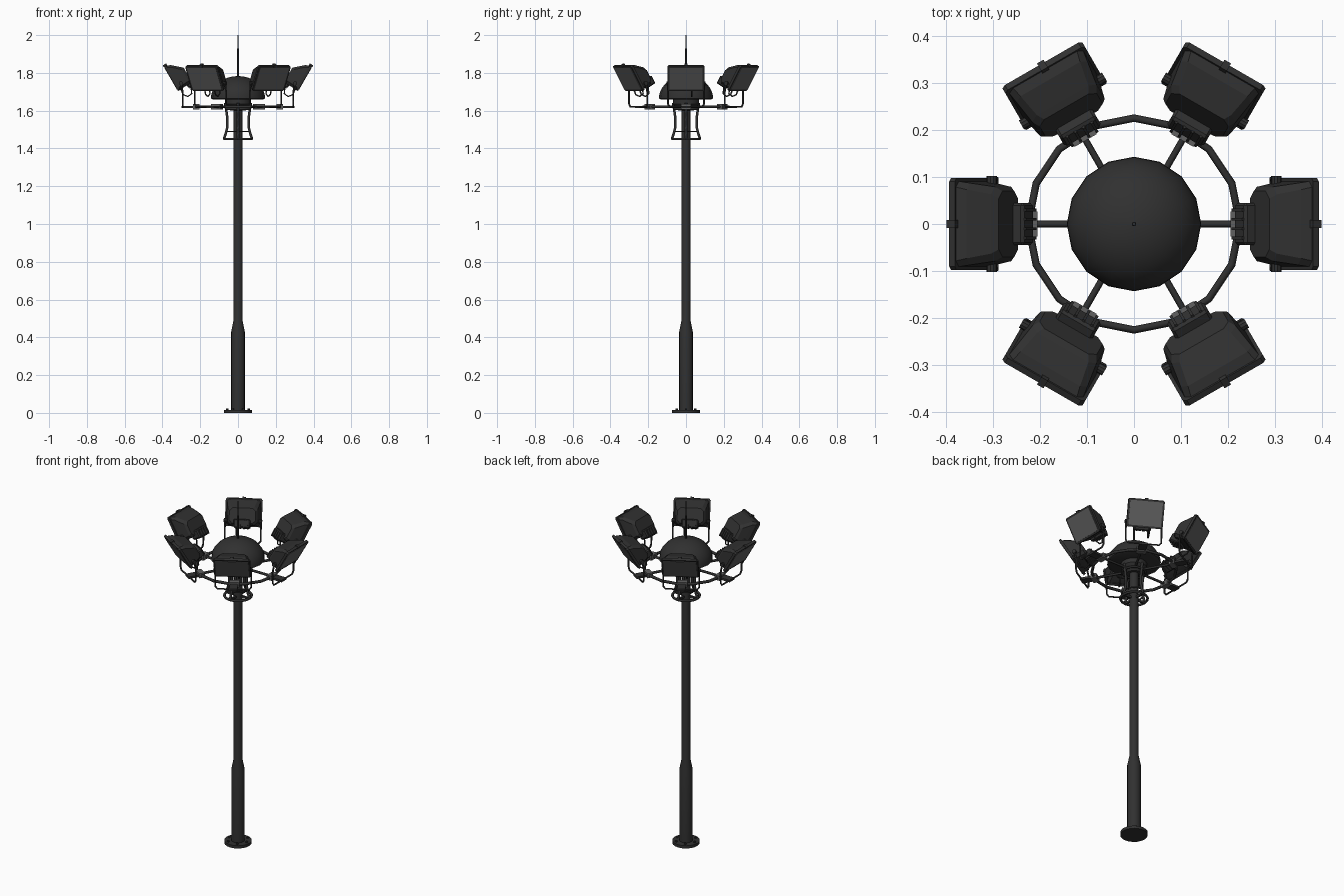
import bpy, bmesh, math
from mathutils import Matrix, Vector

if "Cube" in bpy.data.objects:
    bpy.data.objects.remove(bpy.data.objects["Cube"])


def mat(name, v):
    m = bpy.data.materials.new(name)
    m.diffuse_color = (v, v, v, 1)
    m.use_nodes = True
    m.node_tree.nodes["Principled BSDF"].inputs["Base Color"].default_value = m.diffuse_color
    return m


DARK = mat("dark_paint", 0.030)
GLASS = mat("lamp_glass", 0.115)
STEEL = mat("grey_steel", 0.12)


def finish(bm, name, material, matrix=None, smooth=False):
    bmesh.ops.recalc_face_normals(bm, faces=bm.faces)
    me = bpy.data.meshes.new(name)
    bm.to_mesh(me)
    bm.free()
    me.materials.append(material)
    ob = bpy.data.objects.new(name, me)
    bpy.context.collection.objects.link(ob)
    if matrix:
        ob.matrix_world = matrix
    if smooth:
        bpy.ops.object.select_all(action='DESELECT')
        ob.select_set(True)
        bpy.context.view_layer.objects.active = ob
        bpy.ops.object.shade_smooth_by_angle(angle=math.radians(35))
    return ob


def lathe(name, profile, sides, material, matrix=None):
    """Closed solid turned from (radius, height) points."""
    bm = bmesh.new()
    rings = []
    for r, z in profile:
        rings.append([bm.verts.new((r * math.cos(2 * math.pi * i / sides),
                                    r * math.sin(2 * math.pi * i / sides), z)) for i in range(sides)])
    for a, b in zip(rings, rings[1:]):
        for i in range(sides):
            j = (i + 1) % sides
            bm.faces.new((a[i], a[j], b[j], b[i]))
    bm.faces.new(rings[0])
    bm.faces.new(rings[-1])
    return finish(bm, name, material, matrix, True)


def box(name, lo, hi, material, matrix=None, bevel=0.0):
    bm = bmesh.new()
    lo, hi = Vector(lo), Vector(hi)
    bmesh.ops.create_cube(bm, size=1, matrix=Matrix.Translation((lo + hi) / 2) @ Matrix.Diagonal((*(hi - lo), 1)))
    if bevel:
        bmesh.ops.bevel(bm, geom=bm.edges[:], offset=bevel, segments=1, affect='EDGES')
    return finish(bm, name, material, matrix)


def tube(name, pts, radius, material, matrix=None, closed=False):
    cu = bpy.data.curves.new(name, 'CURVE')
    cu.dimensions = '3D'
    cu.bevel_depth = radius
    cu.bevel_resolution = 1
    cu.use_fill_caps = not closed
    sp = cu.splines.new('POLY')
    sp.points.add(len(pts) - 1)
    for p, c in zip(sp.points, pts):
        p.co = (*c, 1)
    sp.use_cyclic_u = closed
    cu.materials.append(material)
    ob = bpy.data.objects.new(name, cu)
    bpy.context.collection.objects.link(ob)
    if matrix:
        ob.matrix_world = matrix
    return ob


def circle(r, z, n):
    return [(r * math.cos(2 * math.pi * i / n), r * math.sin(2 * math.pi * i / n), z) for i in range(n)]


def loft(name, sections, material, matrix):
    """Solid through rounded rectangles: (x, half width, bottom, top, corner)."""
    bm = bmesh.new()
    loops = []
    for x, w, b, t, c in sections:
        yz = [(-w + c, b), (w - c, b), (w, b + c), (w, t - c), (w - c, t), (-w + c, t), (-w, t - c), (-w, b + c)]
        loops.append([bm.verts.new((x, y, z)) for y, z in yz])
    for a, b in zip(loops, loops[1:]):
        for i in range(8):
            j = (i + 1) % 8
            bm.faces.new((a[i], a[j], b[j], b[i]))
    bm.faces.new(loops[0])
    bm.faces.new(loops[-1])
    return finish(bm, name, material, matrix)


# Mast
lathe("base_plate", [(0.073, 0), (0.073, 0.016)], 20, DARK)
lathe("pole", [(0.036, 0.016), (0.036, 0.43), (0.025, 0.485), (0.024, 1.67)], 16, DARK)
for x, y, z in circle(0.056, 0, 6):
    lathe("base_bolt", [(0.007, 0.016), (0.007, 0.024)], 6, DARK, Matrix.Translation((x, y, 0)))

# Dome cover with mast spike
dome = [(0.135, 1.66), (0.143, 1.664)]
dome += [(0.143 * math.cos(a), 1.668 + 0.115 * math.sin(a)) for a in [math.radians(d) for d in range(8, 89, 10)]]
lathe("dome", dome, 16, DARK)
lathe("spike", [(0.005, 1.77), (0.0035, 2.0)], 8, DARK)
lathe("dome_collar", [(0.04, 1.60), (0.07, 1.635), (0.07, 1.662)], 16, DARK)

# Lifting cage around the pole top
tube("cage_lower_ring", circle(0.073, 1.45, 16), 0.007, DARK, None, True)
tube("cage_middle_ring", circle(0.052, 1.49, 16), 0.004, DARK, None, True)
tube("cage_upper_ring", circle(0.062, 1.61, 16), 0.006, DARK, None, True)
for k in range(4):
    rot = Matrix.Rotation(k * math.pi / 2, 4, 'Z')
    tube("cage_bar", [(0.075, 0, 1.45), (0.066, 0, 1.475), (0.057, 0, 1.51), (0.056, 0, 1.56),
                      (0.062, 0, 1.60), (0.068, 0, 1.64)], 0.0075, DARK, rot)
    box("cage_foot", (0.02, -0.005, 1.444), (0.075, 0.005, 1.456), DARK, rot)

# Lamp ring
tube("lamp_ring", circle(0.225, 1.62, 16), 0.008, DARK, None, True)

# Six floodlights, each facing outward and down
for k in range(6):
    rot = Matrix.Rotation(k * math.pi / 3, 4, 'Z')
    tube("spoke", [(0.02, 0, 1.62), (0.222, 0, 1.62)], 0.007, DARK, rot)
    box("ring_clamp", (0.205, -0.027, 1.607), (0.237, 0.027, 1.634), STEEL, rot)
    box("clamp_arm", (0.23, -0.022, 1.613), (0.298, 0.022, 1.625), DARK, rot)
    yoke = [(0.302, 0.096, 1.745), (0.292, 0.096, 1.70), (0.292, 0.096, 1.635), (0.292, 0.084, 1.62)]
    yoke += [(x, -y, z) for x, y, z in reversed(yoke)]
    tube("yoke", yoke, 0.005, DARK, rot)
    # lamp frame: local x points out of the glass, z runs up the glass
    lamp = rot @ Matrix.Translation((0.355, 0, 1.77)) @ Matrix.Rotation(math.radians(30), 4, 'Y')
    loft("lamp_frame", [(-0.014, 0.098, -0.076, 0.076, 0.008), (0, 0.098, -0.076, 0.076, 0.008)], DARK, lamp)
    loft("lamp_body", [(-0.012, 0.091, -0.072, 0.072, 0.012), (-0.035, 0.087, -0.074, 0.062, 0.014),
                       (-0.075, 0.079, -0.074, 0.027, 0.016), (-0.087, 0.070, -0.066, 0.016, 0.016)], DARK, lamp)
    box("lamp_glass", (-0.002, -0.088, -0.066), (0.002, 0.088, 0.066), GLASS, lamp)
    box("gear_box", (-0.112, -0.045, -0.092), (-0.055, 0.045, -0.045), DARK, lamp, 0.006)
    for i in range(4):
        y = -0.03 + 0.02 * i
        box("cooling_fin", (-0.116, y - 0.003, -0.095), (-0.06, y + 0.003, -0.05), DARK, lamp)
    box("top_latch", (-0.018, -0.008, 0.07), (0.003, 0.008, 0.082), DARK, lamp)
    # cable loop
    tube("cable", [(0.25, 0.03, 1.74), (0.245, 0.03, 1.69), (0.265, 0.03, 1.675), (0.29, 0.03, 1.685),
                   (0.305, 0.03, 1.72)], 0.004, DARK, rot)
    for s in (-1, 1):
        lathe("yoke_pivot", [(0.011, -0.012), (0.011, 0.012)], 10, DARK,
              rot @ Matrix.Translation((0.302, s * 0.09, 1.745)) @ Matrix.Rotation(math.pi / 2, 4, 'X'))
